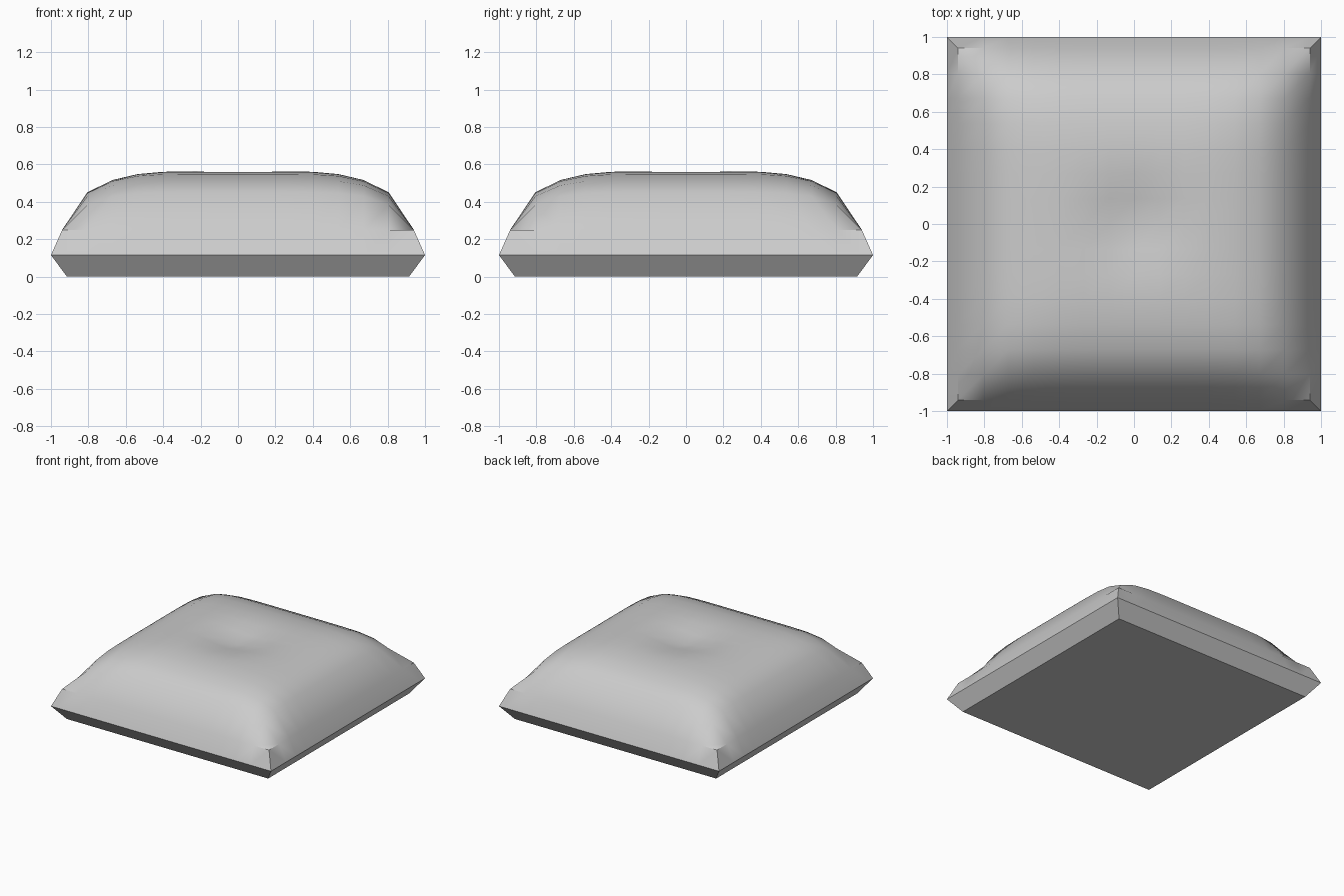
import bpy, bmesh, math

cube = bpy.data.objects.get("Cube")
if cube:
    bpy.data.objects.remove(cube, do_unlink=True)

# Plain grey fabric
fabric = bpy.data.materials.new("grey_fabric")
fabric.use_nodes = True
grey = (0.6, 0.6, 0.6, 1)
fabric.diffuse_color = grey
fabric.node_tree.nodes["Principled BSDF"].inputs["Base Color"].default_value = grey

RIM, RIM_Z = 1.0, 0.115        # widest seam
FOLD, FOLD_Z = 0.94, 0.25      # first fold above the seam
BASE = 0.915                   # half width of the flat underside
PUFF, CELLS = 0.315, 14
STEP = 2 * FOLD / CELLS
RISE = [0, 0.635, 0.845, 0.945, 0.985, 1, 1, 1]   # fullness, fold to centre


def fullness(c):
    t = min((FOLD - abs(c)) / STEP, len(RISE) - 1.001)
    i = int(t)
    return RISE[i] + (RISE[i + 1] - RISE[i]) * (t - i)


def height(x, y):
    if max(abs(x), abs(y)) > FOLD + 0.001:
        return RIM_Z
    fx, fy = max(0, 1 - fullness(x)), max(0, 1 - fullness(y))
    puff = max(0, 1 - (fx ** 1.5 + fy ** 1.5) ** (2 / 3))
    dimple = 0.06 * math.exp(-(x * x + y * y) / (2 * 0.15 ** 2))
    return FOLD_Z + PUFF * puff - dimple


# Puffed top: a grid with a narrow outer band that drops to the seam
bm = bmesh.new()
segments = CELLS + 2
bmesh.ops.create_grid(bm, x_segments=segments, y_segments=segments, size=segments / 2)


def spread(i):
    return math.copysign(RIM, i) if abs(i) > CELLS / 2 + 0.5 else i * STEP


for v in bm.verts:
    x, y = spread(round(v.co.x)), spread(round(v.co.y))
    v.co = (x, y, height(x, y))

# Corner arrises from the seam to the fold
for sx in (-1, 1):
    for sy in (-1, 1):
        ends = [min(bm.verts, key=lambda v: (v.co.x - sx * r) ** 2 + (v.co.y - sy * r) ** 2)
                for r in (RIM, FOLD)]
        bmesh.ops.connect_verts(bm, verts=ends)

# Tapered lower edge and flat underside
rim = [e for e in bm.edges if e.is_boundary]
skirt = bmesh.ops.extrude_edge_only(bm, edges=rim)["geom"]
for v in (g for g in skirt if isinstance(g, bmesh.types.BMVert)):
    v.co = (v.co.x * BASE, v.co.y * BASE, 0)
bmesh.ops.contextual_create(bm, geom=[e for e in bm.edges if e.is_boundary])
bmesh.ops.recalc_face_normals(bm, faces=bm.faces)

mesh = bpy.data.meshes.new("cushion")
bm.to_mesh(mesh)
bm.free()
mesh.materials.append(fabric)
cushion = bpy.data.objects.new("cushion", mesh)
bpy.context.collection.objects.link(cushion)
bpy.context.view_layer.objects.active = cushion
cushion.select_set(True)
bpy.ops.object.shade_smooth_by_angle(angle=math.radians(45))
